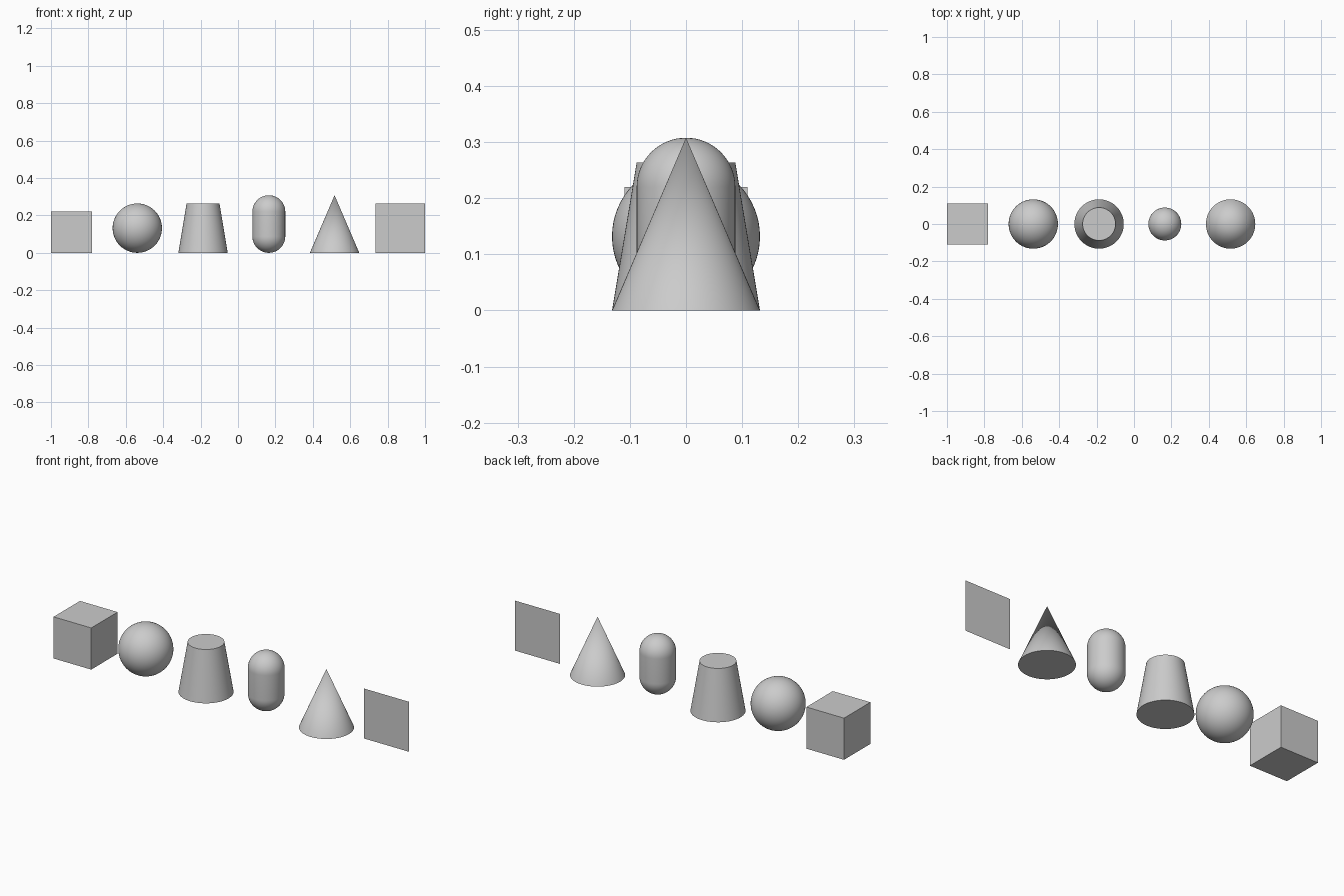
import bpy, bmesh
from math import sin, cos, pi, radians

if "Cube" in bpy.data.objects:
    bpy.data.objects.remove(bpy.data.objects["Cube"])

U = 2 / 4.55          # one design unit in model units
STEP = 0.8 * U        # spacing along the row
X0 = -1 + 0.25 * U    # centre of the first solid


def slot(i):
    return X0 + STEP * i


def finish(name, smooth=True):
    ob = bpy.context.object
    ob.name = ob.data.name = name
    if smooth:
        bpy.ops.object.shade_smooth_by_angle(angle=radians(30))
    return ob


def cone(name, i, r1, r2, h):
    bpy.ops.mesh.primitive_cone_add(vertices=64, radius1=r1 * U, radius2=r2 * U,
                                    depth=h * U, location=(slot(i), 0, h * U / 2))
    return finish(name)


# Cube
bpy.ops.mesh.primitive_cube_add(size=0.5 * U, location=(slot(0), 0, 0.25 * U))
finish("cube", False)

# Sphere
bpy.ops.mesh.primitive_uv_sphere_add(segments=64, ring_count=32, radius=0.3 * U,
                                     location=(slot(1), 0, 0.3 * U))
finish("sphere")

# Truncated cone
cone("truncated_cone", 2, 0.3, 0.2, 0.6)

# Capsule: a sphere split at the equator with its halves joined by a straight wall
R, WALL, RINGS = 0.2 * U, 0.3 * U, 16
bm = bmesh.new()
profile = []
for centre, start in ((R, -pi / 2), (R + WALL, 0)):
    for k in range(RINGS + 1):
        a = start + k * pi / 2 / RINGS
        profile.append(bm.verts.new((R * cos(a), 0, centre + R * sin(a))))
edges = [bm.edges.new(pair) for pair in zip(profile, profile[1:])]
bmesh.ops.spin(bm, geom=profile + edges, cent=(0, 0, 0), axis=(0, 0, 1),
               angle=2 * pi, steps=64)
bmesh.ops.remove_doubles(bm, verts=bm.verts, dist=1e-5)
bmesh.ops.recalc_face_normals(bm, faces=bm.faces)
mesh = bpy.data.meshes.new("capsule")
bm.to_mesh(mesh)
bm.free()
capsule = bpy.data.objects.new("capsule", mesh)
capsule.location.x = slot(3)
bpy.context.collection.objects.link(capsule)
mesh.shade_smooth()

# Pointed cone
cone("cone", 4, 0.3, 0, 0.7)

# Upright flat panel facing the front
bpy.ops.mesh.primitive_plane_add(size=0.6 * U, location=(slot(5), 0, 0.3 * U),
                                 rotation=(pi / 2, 0, 0))
finish("panel", False)
